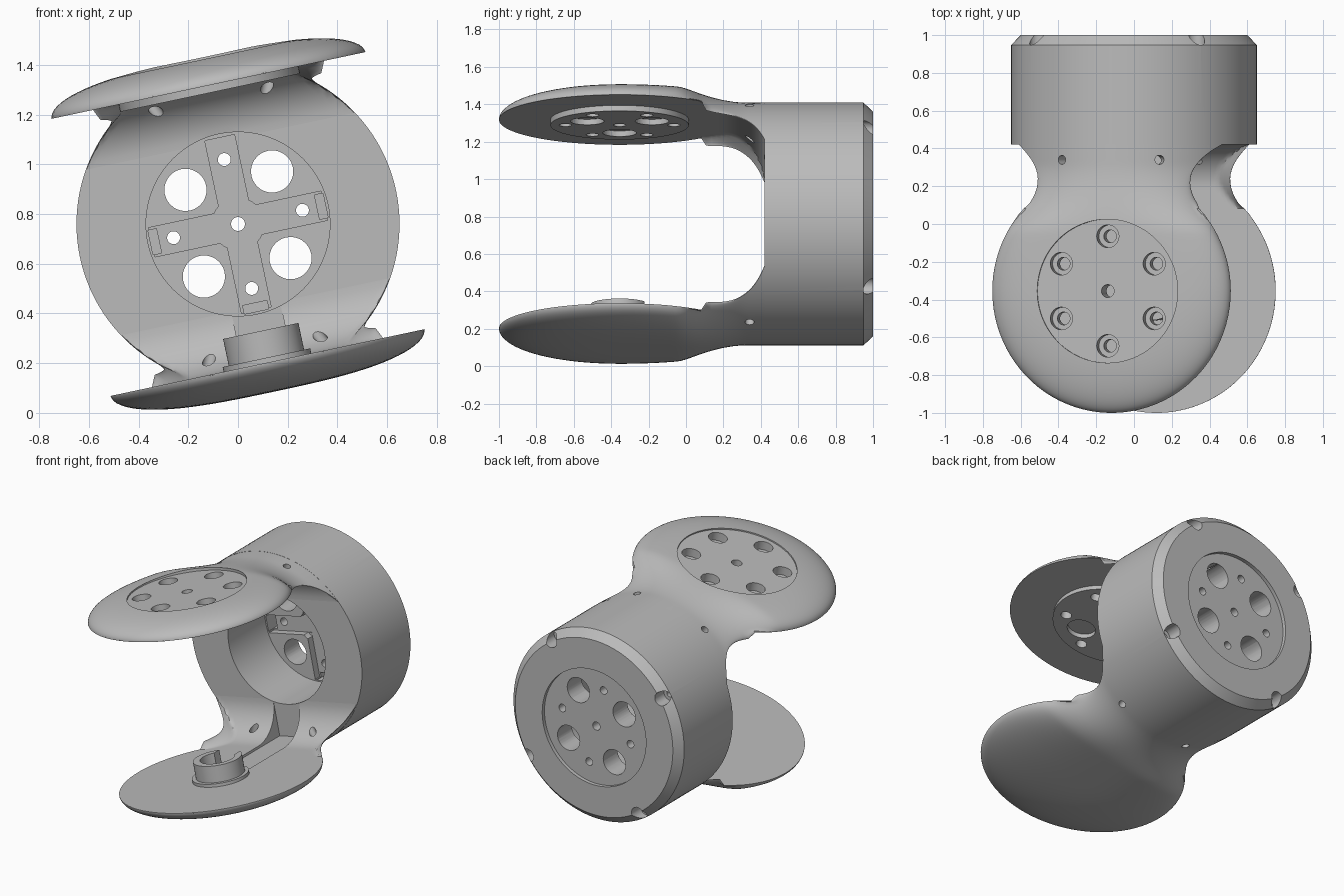
import bpy, bmesh
from math import sin, cos, pi, sqrt, radians, hypot
from mathutils import Vector, Matrix

if "Cube" in bpy.data.objects:
    bpy.data.objects.remove(bpy.data.objects["Cube"])

grey = bpy.data.materials.new("satin_grey")
grey.use_nodes = True
grey.diffuse_color = (0.5, 0.5, 0.5, 1)
grey.node_tree.nodes["Principled BSDF"].inputs["Base Color"].default_value = (0.5, 0.5, 0.5, 1)

TILT = radians(-12)
CENTRE_Z = 0.76
R = 0.645            # plate radius
YC = -0.355          # plate centre
INNER = 0.57         # height of the plate's inner face above the axis
BARREL = 0.65


def make(name, bm):
    bmesh.ops.remove_doubles(bm, verts=bm.verts, dist=1e-5)
    bmesh.ops.recalc_face_normals(bm, faces=bm.faces)
    me = bpy.data.meshes.new(name)
    bm.to_mesh(me)
    bm.free()
    ob = bpy.data.objects.new(name, me)
    bpy.context.collection.objects.link(ob)
    return ob


def lathe(name, profile, centre, axis, steps=96):
    """Spin (radius, position) pairs round the y or z axis."""
    bm = bmesh.new()
    pts = [bm.verts.new((r, h, 0) if axis == 'Y' else (r, 0, h)) for r, h in profile]
    edges = [bm.edges.new(p) for p in zip(pts, pts[1:])]
    bmesh.ops.spin(bm, geom=pts + edges, cent=(0, 0, 0), angle=2 * pi, steps=steps,
                   axis=(0, 1, 0) if axis == 'Y' else (0, 0, 1))
    bmesh.ops.translate(bm, verts=bm.verts, vec=centre)
    return make(name, bm)


def rod(bm, r, a, b, segments=32):
    a, b = Vector(a), Vector(b)
    m = Matrix.Translation((a + b) / 2) @ (b - a).to_track_quat('Z', 'Y').to_matrix().to_4x4()
    bmesh.ops.create_cone(bm, cap_ends=True, segments=segments, radius1=r, radius2=r,
                          depth=(b - a).length, matrix=m)


def box(bm, lo, hi):
    lo, hi = Vector(lo), Vector(hi)
    m = Matrix.Translation((lo + hi) / 2) @ Matrix.Diagonal((*(hi - lo), 1))
    bmesh.ops.create_cube(bm, size=1, matrix=m)


def cut(ob, *shapes):
    """Subtract a group of separate rods and boxes from an object."""
    bm = bmesh.new()
    for maker, *args in shapes:
        maker(bm, *args)
    tool = make("cutter", bm)
    tool.hide_render = True
    mod = ob.modifiers.new("cut", 'BOOLEAN')
    mod.operation, mod.solver, mod.object = 'DIFFERENCE', 'EXACT', tool
    deps = bpy.context.evaluated_depsgraph_get()
    me = bpy.data.meshes.new_from_object(ob.evaluated_get(deps))
    ob.modifiers.clear()
    ob.data = me
    bpy.data.objects.remove(tool)


def finish(ob, flip=False):
    """Tilt into place, colour and shade."""
    turn = Matrix.Rotation(TILT + (pi if flip else 0), 4, 'Y')
    ob.data.transform(Matrix.Translation((0, 0, CENTRE_Z)) @ turn)
    ob.data.materials.clear()
    ob.data.materials.append(grey)
    bpy.ops.object.select_all(action='DESELECT')
    bpy.context.view_layer.objects.active = ob
    ob.select_set(True)
    bpy.ops.object.shade_smooth_by_angle(angle=radians(30))


def ring(n, r, start=0.0):
    return [(r * cos(start + 2 * pi * i / n), r * sin(start + 2 * pi * i / n)) for i in range(n)]


# Arm: domed round plate narrowing to a waist that flares into the barrel
def half_width(y):
    if y < 0.05:
        return sqrt(R * R - (y - YC) ** 2)
    return 0.412 + (2.84 if y < 0.23 else 3.8) * (y - 0.23) ** 2


def outer_height(u, s, y):
    rho = min(1, hypot(u, y - YC) / R if y < YC else abs(s))
    dome = INNER + 0.12 * sqrt(1 - rho ** 3)
    barrel = sqrt(0.649 ** 2 - u * u)
    t = min(1, max(0, (y + 0.05) / 0.37))
    t = t * t * (3 - 2 * t)
    return dome * (1 - t) + barrel * t


def inner_height(y):
    if y < 0.19:
        return INNER
    return 0.34 + sqrt(max(0, 0.23 ** 2 - (y - 0.19) ** 2))


def arm(name):
    n = 40
    ys = [YC - R * cos(0.03 + (pi / 2 - 0.03) * i / 22) for i in range(23)]
    ys += [YC + (0.19 - YC) * i / 20 for i in range(1, 21)]
    ys += [0.19 + 0.23 * sin(pi / 2 * i / 14) for i in range(1, 15)] + [0.43]
    bm = bmesh.new()
    loops = []
    for y in ys:
        w = half_width(y)
        top, low = [], []
        for j in range(n + 1):
            s = sin(pi * (j / n - 0.5))
            h = outer_height(s * w, s, y)
            g = inner_height(y)
            if y < 0.1:
                h = max(h, g + 0.004)
            top.append(bm.verts.new((s * w, y, h)))
            low.append(bm.verts.new((s * w, y, min(g, h - 0.004))))
        loops.append(top + low[::-1])
    for a, b in zip(loops, loops[1:]):
        for j in range(len(a)):
            k = (j + 1) % len(a)
            bm.faces.new((a[j], a[k], b[k], b[j]))
    for loop in (loops[0], loops[-1]):
        for j in range(n):
            bm.faces.new((loop[j], loop[j + 1], loop[-2 - j], loop[-1 - j]))
    ob = make(name, bm)
    # Bore clearance and cable holes through the waist
    cut(ob, (rod, 0.37, (0, 0.2, 0), (0, 0.6, 0), 96))
    holes = []
    for side in (-1, 1):
        for deg, reach in ((24, 0.8), (33, 0.57)):
            a = radians(deg) * side
            holes.append((rod, 0.024, (0.4 * sin(a), 0.34, 0.4 * cos(a)),
                          (reach * sin(a), 0.34, reach * cos(a))))
    cut(ob, *holes)
    return ob


upper = arm("upper_arm")
lower = arm("lower_arm")

# Upper plate: shallow round seat, counterbored bolt circle
bolts = [(u, YC + y) for u, y in ring(6, 0.29, pi / 6)]
cut(upper, (rod, 0.38, (0, YC, 0.668), (0, YC, 0.8), 96))
cut(upper, *[(rod, 0.06, (u, y, 0.61), (u, y, 0.8)) for u, y in bolts])
through = [(rod, 0.034, (u, y, 0.5), (u, y, 0.8)) for u, y in bolts + [(0, YC)]]
cut(upper, *through)

# Mounting disc under the upper plate with three pockets
disc = lathe("mounting_disc", [(0, 0.54), (0.37, 0.54), (0.37, 0.572), (0, 0.572)], (0, YC, 0), 'Z')
cut(disc, *through)
cut(disc, *[(rod, 0.09, (u, YC + y, 0.5), (u, YC + y, 0.6)) for u, y in ring(3, 0.2, pi / 3)])

# Lower plate: cable channel from the bearing boss into the barrel
cut(lower, (box, (-0.1, -0.3, 0.2), (0.1, 0.5, 0.585)))
boss = lathe("bearing_boss", [(0.11, 0.575), (0.18, 0.575), (0.18, 0.55), (0.155, 0.55),
                              (0.155, 0.44), (0.11, 0.44), (0.11, 0.575)], (0, YC, 0), 'Z', 64)
cut(boss, (box, (-0.08, YC, 0.3), (0.08, 0.1, 0.7)))

# Barrel with front bore, chamfered back edge and shallow back recess
barrel = lathe("barrel", [(0, 0.82), (0.37, 0.82), (0.37, 0.42), (BARREL, 0.42), (BARREL, 0.948),
                          (0.6, 1), (0.395, 1), (0.395, 0.975), (0, 0.975)], (0, 0, 0), 'Y', 128)
# Cross groove in the bore floor with end pits
cut(barrel, (box, (-0.355, 0.7, -0.06), (0.355, 0.87, 0.06)))
cut(barrel, (box, (-0.061, 0.7, -0.355), (0.061, 0.869, 0.355)))
cut(barrel, (rod, 0.105, (0, 0.7, 0), (0, 0.868, 0)))
cut(barrel, (box, (0.325, 0.8, -0.05), (0.36, 0.92, 0.05)),
    (box, (-0.36, 0.8, -0.05), (-0.325, 0.92, 0.05)),
    (box, (-0.05, 0.8, -0.36), (0.05, 0.92, -0.325)))
# Floor holes and screw seats in the chamfer
floor = [(0.085, p) for p in ring(4, 0.252, pi / 4)] + [(0.026, p) for p in ring(4, 0.265)]
floor.append((0.028, (0, 0)))
cut(barrel, *[(rod, r, (u, 0.7, w), (u, 1.1, w)) for r, (u, w) in floor])
cut(barrel, *[(rod, 0.045, (u, 0.9, w), (u, 1.1, w)) for u, w in ring(4, 0.605, pi / 4)])
cut(barrel, *[(rod, 0.022, (u, 0.8, w), (u, 1.1, w)) for u, w in ring(4, 0.605, pi / 4)])

for part in (upper, disc, barrel):
    finish(part)
for part in (lower, boss):
    finish(part, flip=True)
